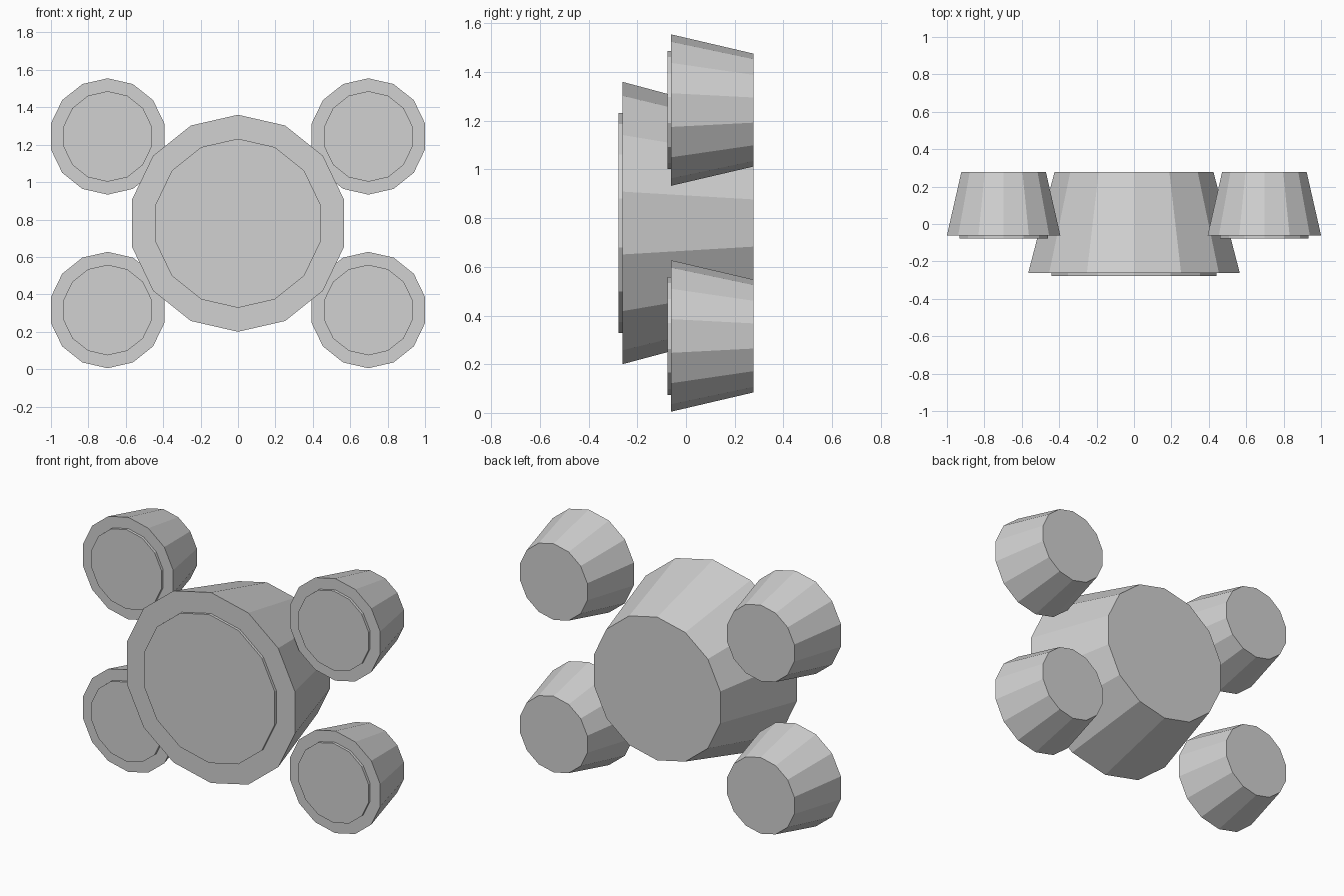
import bpy
from math import pi
from mathutils import Matrix

cube = bpy.data.objects.get("Cube")
if cube:
    bpy.data.objects.remove(cube, do_unlink=True)

SIDES = 14
BACK = 0.277

grey = bpy.data.materials.new("light_grey")
grey.use_nodes = True
colour = (0.64, 0.64, 0.64, 1)
grey.diffuse_color = colour
grey.node_tree.nodes["Principled BSDF"].inputs["Base Color"].default_value = colour


def tapered_drum(name, x, z, y_front, y_back, r_front, r_back):
    """Faceted drum lying along y, with a corner pointing straight up."""
    bpy.ops.mesh.primitive_cone_add(
        vertices=SIDES, radius1=r_front, radius2=r_back, depth=y_back - y_front)
    obj = bpy.context.object
    obj.name = name
    # Local z runs from the front to the back
    obj.data.transform(Matrix.Rotation(-pi / 2, 4, "X"))
    obj.location = (x, (y_front + y_back) / 2, z)
    obj.data.materials.append(grey)
    return obj


def pad(name, x, z, front, r_rim, r_back, r_disc):
    """Tapered body with a thin raised disc on its front."""
    tapered_drum(name + "_body", x, z, front, BACK, r_rim, r_back)
    tapered_drum(name + "_disc", x, z, front - 0.016, front + 0.01, r_disc, r_disc)


# Large central drum
pad("centre", 0, 0.78, -0.261, 0.58, 0.436, 0.452)

# Four small corner drums
for side, sx in (("left", 1), ("right", -1)):
    for level, sz in (("upper", 1), ("lower", -1)):
        pad(f"{level}_{side}", sx * 0.697, 0.78 + sz * 0.464, -0.061,
            0.311, 0.232, 0.242)
